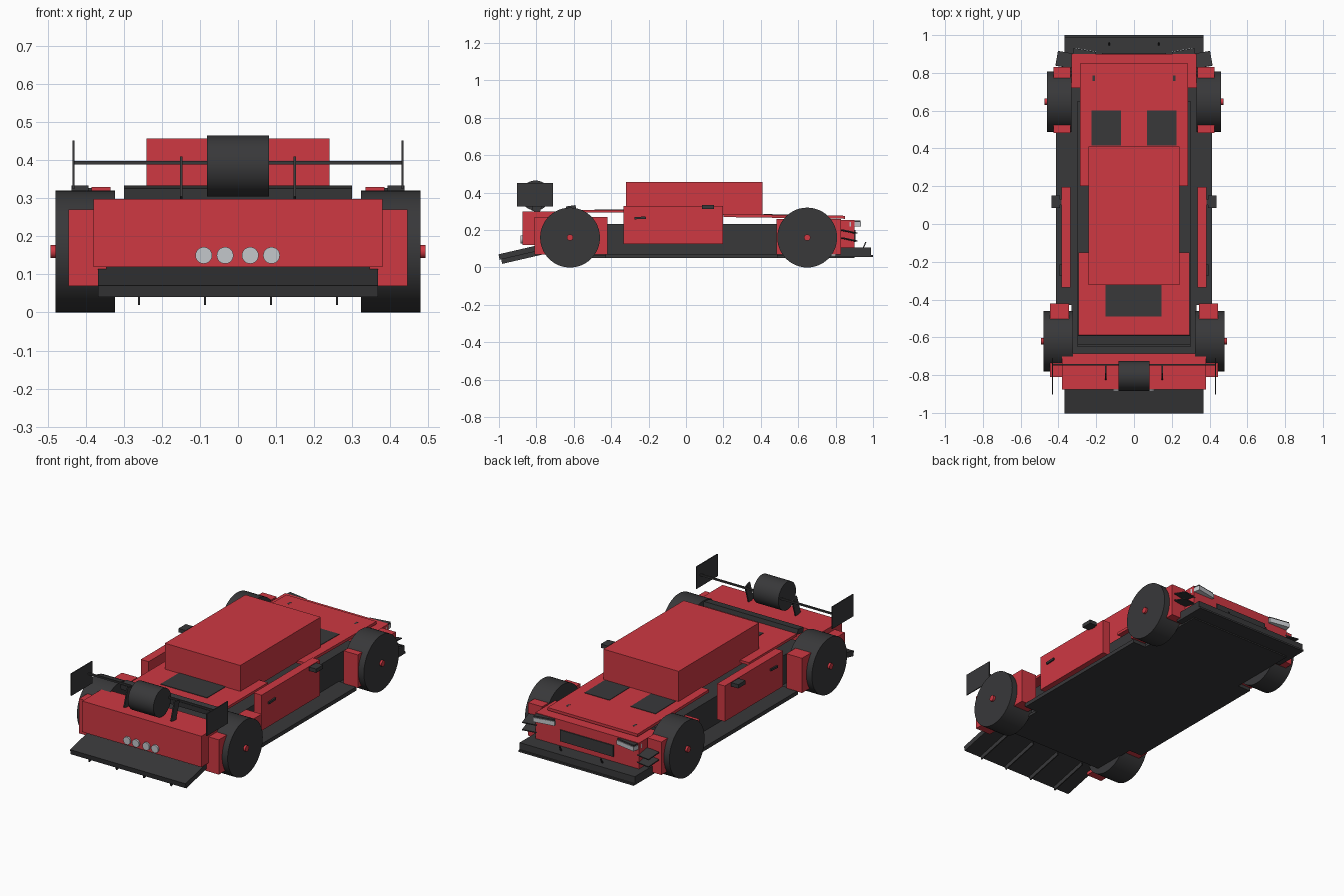
import bpy, bmesh
from math import radians, pi
from mathutils import Matrix, Euler

if "Cube" in bpy.data.objects:
    bpy.data.objects.remove(bpy.data.objects["Cube"])


def material(name, rgb):
    m = bpy.data.materials.new(name)
    m.diffuse_color = (*rgb, 1)
    m.use_nodes = True
    m.node_tree.nodes["Principled BSDF"].inputs["Base Color"].default_value = m.diffuse_color
    return m


RED = material("red_paint", (0.62, 0.04, 0.055))
DARK = material("dark_trim", (0.04, 0.04, 0.042))
LIGHT = material("light_metal", (0.55, 0.57, 0.6))


def finish(name, bm, mat):
    me = bpy.data.meshes.new(name)
    bm.to_mesh(me)
    bm.free()
    ob = bpy.data.objects.new(name, me)
    me.materials.append(mat)
    bpy.context.collection.objects.link(ob)
    return ob


def box(name, x, y, z, mat, rot=(0, 0, 0)):
    """Box from (min, max) ranges, turned about its centre by degrees."""
    rng = (x, y, z)
    c = [(a + b) / 2 for a, b in rng]
    s = [b - a for a, b in rng]
    bm = bmesh.new()
    M = (Matrix.Translation(c) @ Euler([radians(r) for r in rot]).to_matrix().to_4x4()
         @ Matrix.Diagonal((*s, 1)))
    bmesh.ops.create_cube(bm, size=1, matrix=M)
    return finish(name, bm, mat)


def cylinder(name, c, r, length, axis, mat, sides=48):
    bm = bmesh.new()
    R = Matrix.Rotation(pi / 2, 4, 'Y' if axis == 'X' else 'X')
    bmesh.ops.create_cone(bm, cap_ends=True, segments=sides, radius1=r, radius2=r,
                          depth=length, matrix=Matrix.Translation(c) @ R)
    ob = finish(name, bm, mat)
    bpy.context.view_layer.objects.active = ob
    ob.select_set(True)
    bpy.ops.object.shade_smooth_by_angle(angle=radians(30))
    ob.select_set(False)
    return ob


def pair(name, x, y, z, mat, rot=(0, 0, 0)):
    """Box on the +x side and its mirror image."""
    box("right_" + name, x, y, z, mat, rot)
    box("left_" + name, (-x[1], -x[0]), y, z, mat, (rot[0], -rot[1], -rot[2]))


# chassis: floor, tub and side sills
box("floor", (-0.33, 0.33), (-0.69, 0.9), (0.05, 0.065), DARK)
box("tub", (-0.3, 0.3), (-0.65, 0.65), (0.06, 0.232), DARK)
pair("sill", (0.3, 0.413), (-0.43, 0.49), (0.05, 0.072), DARK)

# body panels
box("hood", (-0.287, 0.287), (0.2, 0.85), (0.265, 0.281), RED, (-0.8, 0, 0))
box("rear_deck", (-0.295, 0.295), (-0.59, -0.15), (0.293, 0.308), RED)
box("cabin", (-0.24, 0.24), (-0.322, 0.41), (0.28, 0.457), RED)
box("nose", (-0.33, 0.33), (0.72, 0.9), (0.1, 0.255), RED)
box("tail_bumper", (-0.38, 0.38), (-0.875, -0.685), (0.12, 0.298), RED)
pair("door", (0.335, 0.385), (-0.335, 0.197), (0.125, 0.33), RED)
pair("rear_fender", (0.345, 0.445), (-0.81, -0.42), (0.07, 0.27), RED)
pair("front_fender", (0.335, 0.425), (0.483, 0.83), (0.07, 0.26), RED)

# door fittings
pair("door_handle", (0.384, 0.394), (-0.275, -0.215), (0.259, 0.271), DARK, (3, 0, 0))
pair("mirror_stalk", (0.384, 0.4), (0.1, 0.13), (0.315, 0.327), DARK)
pair("mirror", (0.393, 0.438), (0.085, 0.15), (0.312, 0.334), DARK)

# hood and deck openings
pair("hood_vent", (0.068, 0.226), (0.415, 0.6), (0.272, 0.284), DARK, (-0.8, 0, 0))
box("deck_vent", (-0.15, 0.146), (-0.49, -0.315), (0.3, 0.311), DARK)
pair("hood_pin", (0.207, 0.219), (0.757, 0.785), (0.265, 0.278), DARK)
box("rear_spoiler", (-0.3, 0.3), (-0.64, -0.588), (0.3, 0.33), DARK, (8, 0, 0))

# nose details
box("grille", (-0.17, 0.17), (0.89, 0.906), (0.135, 0.2), DARK)
box("splitter", (-0.367, 0.367), (0.8, 1.0), (0.057, 0.067), DARK)
box("splitter_step", (-0.367, 0.367), (0.8, 0.99), (0.065, 0.106), DARK)
pair("splitter_stay", (0.127, 0.135), (0.951, 0.957), (0.1, 0.138), DARK, (-25, 0, 0))
pair("headlight_housing", (0.205, 0.325), (0.865, 0.922), (0.24, 0.252), DARK, (0, 0, 10))
pair("headlight", (0.203, 0.327), (0.863, 0.926), (0.218, 0.243), LIGHT, (0, 0, 10))
for z in (0.192, 0.15):
    pair("canard", (0.325, 0.41), (0.83, 0.91), (z - 0.003, z + 0.003), DARK, (-12, 0, 10))

# diffuser and fins
box("diffuser", (-0.368, 0.368), (-1.003, -0.725), (0.072, 0.102), DARK, (13, 0, 0))
for x in (-0.26, -0.087, 0.087, 0.26):
    box("diffuser_fin", (x - 0.003, x + 0.003), (-0.99, -0.75), (0.046, 0.085), DARK, (13, 0, 0))

# tail pipes
for x in (-0.09, -0.034, 0.032, 0.088):
    cylinder("tail_pipe", (x, -0.865, 0.15), 0.022, 0.04, 'Y', LIGHT, 24)

# rear wing and central drum
box("wing_bar", (-0.432, 0.432), (-0.75, -0.74), (0.389, 0.398), DARK)
pair("wing_endplate", (0.429, 0.435), (-0.903, -0.71), (0.325, 0.452), DARK)
pair("wing_strut", (0.146, 0.153), (-0.81, -0.765), (0.295, 0.405), DARK, (-18, 0, 0))
cylinder("wing_drum", (0, -0.805, 0.385), 0.08, 0.162, 'X', DARK)

# wheels with hub caps
for s in (-1, 1):
    for y, x0, x1 in ((-0.62, 0.323, 0.48), (0.648, 0.33, 0.46)):
        cylinder("wheel", (s * (x0 + x1) / 2, y, 0.16), 0.16, x1 - x0, 'X', DARK)
        cylinder("hub", (s * (x1 - 0.01), y, 0.16), 0.017, 0.045, 'X', RED, 20)
